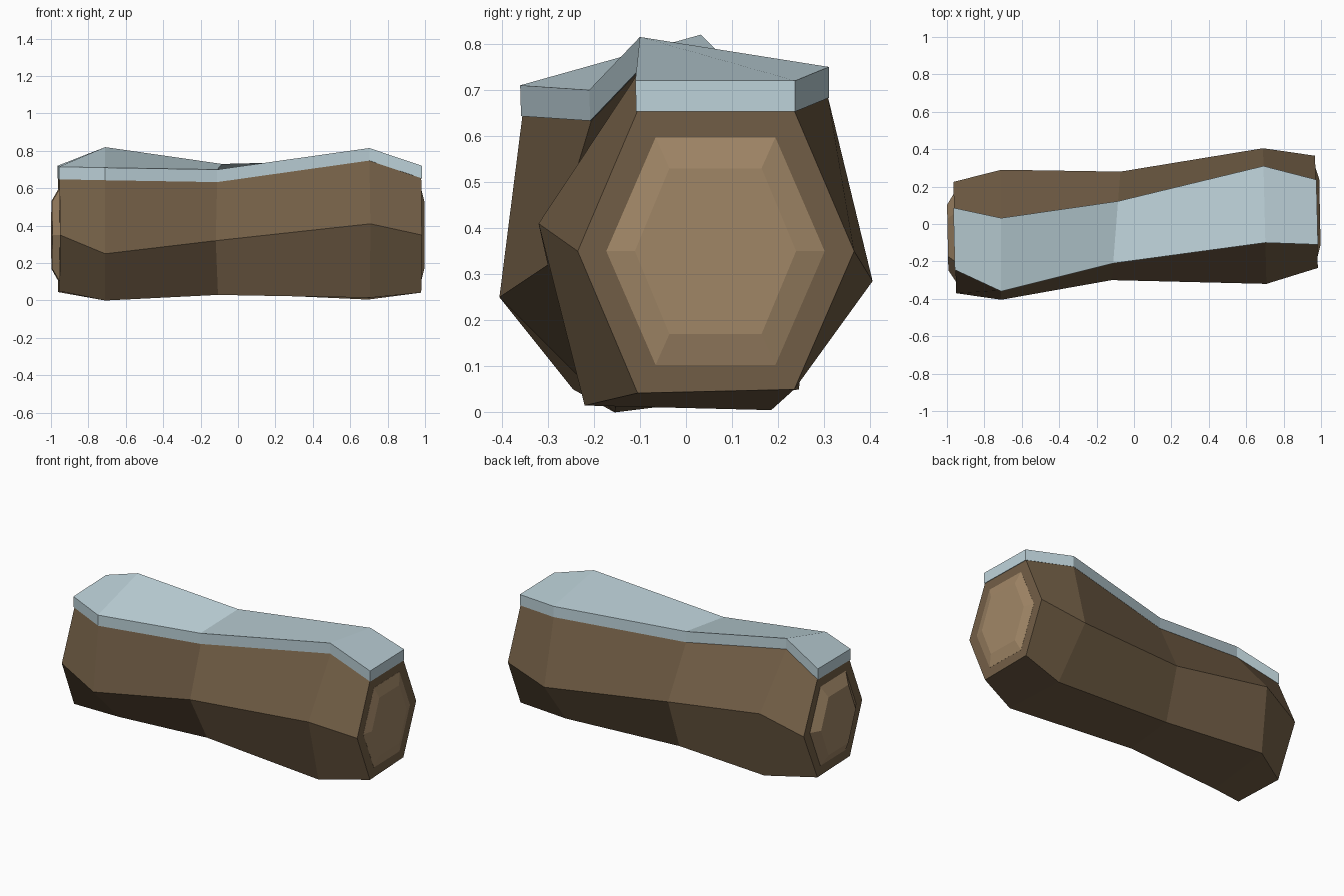
import bpy

if "Cube" in bpy.data.objects:
    bpy.data.objects.remove(bpy.data.objects["Cube"])


def material(name, rgb):
    m = bpy.data.materials.new(name)
    m.diffuse_color = (*rgb, 1)
    m.use_nodes = True
    m.node_tree.nodes["Principled BSDF"].inputs["Base Color"].default_value = m.diffuse_color
    return m


BARK = material("dark bark", (0.168, 0.112, 0.061))
WOOD = material("cut wood", (0.352, 0.238, 0.133))
SNOW = material("pale snow", (0.515, 0.651, 0.701))


def loft(name, rings, mat):
    """Skin equal-sided rings in order and close both ends."""
    n = len(rings[0])
    verts = [v for ring in rings for v in ring]
    faces = []
    for r in range(len(rings) - 1):
        for i in range(n):
            j = (i + 1) % n
            a, b = r * n, (r + 1) * n
            faces.append((a + i, a + j, b + j, b + i))
    faces.append(tuple(reversed(range(n))))
    faces.append(tuple(range((len(rings) - 1) * n, len(rings) * n)))
    me = bpy.data.meshes.new(name)
    me.from_pydata(verts, [], faces)
    me.materials.append(mat)
    ob = bpy.data.objects.new(name, me)
    bpy.context.collection.objects.link(ob)
    # consistent outward normals
    bpy.context.view_layer.objects.active = ob
    ob.select_set(True)
    bpy.ops.object.mode_set(mode='EDIT')
    bpy.ops.mesh.select_all(action='SELECT')
    bpy.ops.mesh.normals_make_consistent(inside=False)
    bpy.ops.object.mode_set(mode='OBJECT')
    ob.select_set(False)
    return ob


# Hexagonal sections: x, slant of x along y, then (y, z) points in the order
# top front, top back, back, bottom back, bottom front, front
sections = [
    (-0.960, -0.025, [(-0.24, .65), (.085, .655), (.225, .35), (.085, .045), (-.245, .05), (-.37, .35)]),
    (-0.710, 0.0, [(-.355, .645), (.03, .755), (.29, .45), (.245, .05), (-.155, .0), (-.405, .25)]),
    (-0.095, 0.08, [(-.205, .635), (.12, .665), (.28, .35), (.18, .04), (-.15, .03), (-.30, .32)]),
    (0.700, -0.025, [(-.095, .75), (.308, .685), (.405, .285), (.185, .005), (-.22, .015), (-.32, .41)]),
    (0.977, -0.025, [(-.105, .655), (.235, .655), (.365, .35), (.235, .05), (-.105, .042), (-.235, .35)]),
]

# Log
rings = [[(x + k * y, y, z) for y, z in pts] for x, k, pts in sections]
loft("log", rings, BARK)

# Snow slab following the two top edges of the log
snow = []
for i, ring in enumerate(rings):
    (x0, y0, z0), (x1, y1, z1) = ring[0], ring[1]
    e = {0: -0.004, 4: 0.004}.get(i, 0)
    x0, x1 = x0 + e, x1 + e
    snow.append([(x0, y0 - .003, z0 - .002), (x0, y0 - .005, z0 + .065),
                 (x1, y1 + .002, z1 + .065), (x1, y1 + .002, z1 - .002)])
loft("snow_cover", snow, SNOW)


# Raised cut-wood caps at both ends
def hexagon(x, cy, half, top, h, slant):
    pts = [(-top, h), (top, h), (half, 0), (top, -h), (-top, -h), (-half, 0)]
    return [(x + slant * y, cy + y, 0.35 + z) for y, z in pts]


for name, cy, x_in, x_mid, x_out in (("right_cut_end", .064, .94, .976, .994),
                                     ("left_cut_end", -.073, -.92, -.957, -.996)):
    loft(name, [hexagon(x_in, cy, .237, .13, .247, -.025),
                hexagon(x_mid, cy, .237, .13, .247, -.025),
                hexagon(x_out, cy, .175, .10, .18, -.02)], WOOD)
